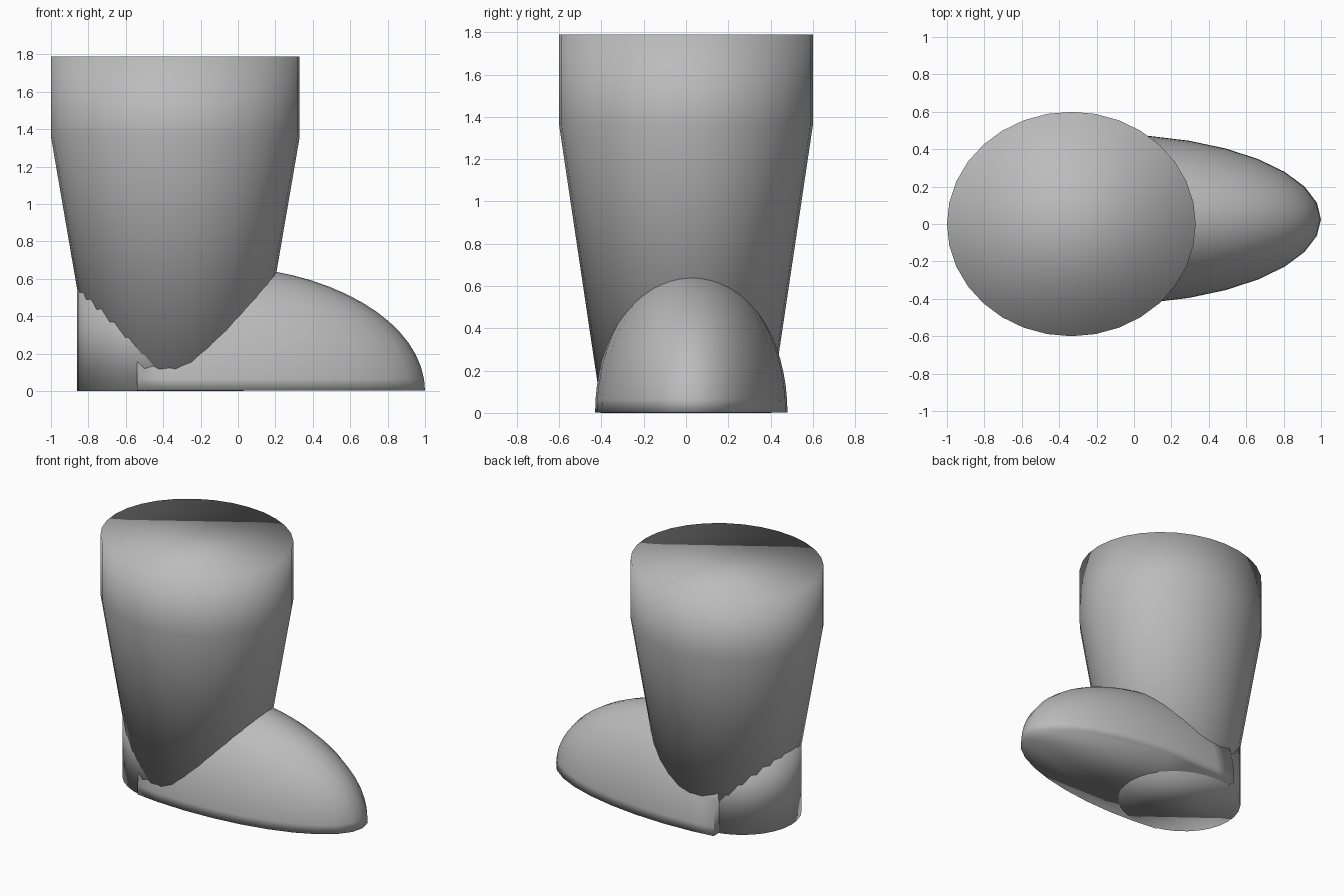
import bpy, bmesh
from mathutils import Matrix, Vector

cube = bpy.data.objects.get("Cube")
if cube:
    bpy.data.objects.remove(cube)

grey = bpy.data.materials.new("plain grey")
grey.use_nodes = True
colour = (0.5, 0.5, 0.5, 1)
grey.diffuse_color = colour
grey.node_tree.nodes["Principled BSDF"].inputs["Base Color"].default_value = colour


def finish(name, bm):
    """Turn a bmesh into a fully smooth shaded grey object."""
    bmesh.ops.recalc_face_normals(bm, faces=bm.faces)
    for f in bm.faces:
        f.smooth = True
    mesh = bpy.data.meshes.new(name)
    bm.to_mesh(mesh)
    bm.free()
    mesh.materials.append(grey)
    obj = bpy.data.objects.new(name, mesh)
    bpy.context.collection.objects.link(obj)
    return obj


def elliptic_column(name, x, levels, segments=32):
    """Closed column lofted through (z, x radius, y radius) levels."""
    bm = bmesh.new()
    loops = []
    for z, rx, ry in levels:
        ring = bmesh.ops.create_circle(bm, segments=segments, radius=1)["verts"]
        for v in ring:
            v.co = Vector((x + v.co.x * rx, v.co.y * ry, z))
        loops.append(ring)
    for low, high in zip(loops, loops[1:]):
        for i in range(segments):
            j = (i + 1) % segments
            bm.faces.new((low[i], low[j], high[j], high[i]))
    bm.faces.new(loops[0])
    bm.faces.new(loops[-1])
    return finish(name, bm)


# Boot shaft: tapered leg with a straight upper band
elliptic_column("shaft", -0.335, [(0.05, 0.44, 0.405), (1.36, 0.665, 0.6), (1.79, 0.665, 0.6)])

# Heel block, mostly hidden under the shaft
elliptic_column("heel", -0.415, [(0, 0.445, 0.405), (0.55, 0.445, 0.405)])

# Foot: half ellipsoid with flat sole, cut off where the heel begins
bm = bmesh.new()
bmesh.ops.create_uvsphere(bm, u_segments=32, v_segments=32, radius=1,
                          matrix=Matrix.Translation((-0.145, 0.025, 0))
                          @ Matrix.Diagonal((1.145, 0.455, 0.67, 1)))
for point, normal in (((0, 0, 0.002), (0, 0, -1)), ((-0.54, 0, 0), (-1, 0, 0))):
    cut = bmesh.ops.bisect_plane(bm, geom=bm.verts[:] + bm.edges[:] + bm.faces[:],
                                 plane_co=point, plane_no=normal, clear_outer=True)
    rim = [e for e in cut["geom_cut"] if isinstance(e, bmesh.types.BMEdge)]
    bmesh.ops.holes_fill(bm, edges=[e for e in rim if e.is_boundary], sides=0)
finish("foot", bm)
